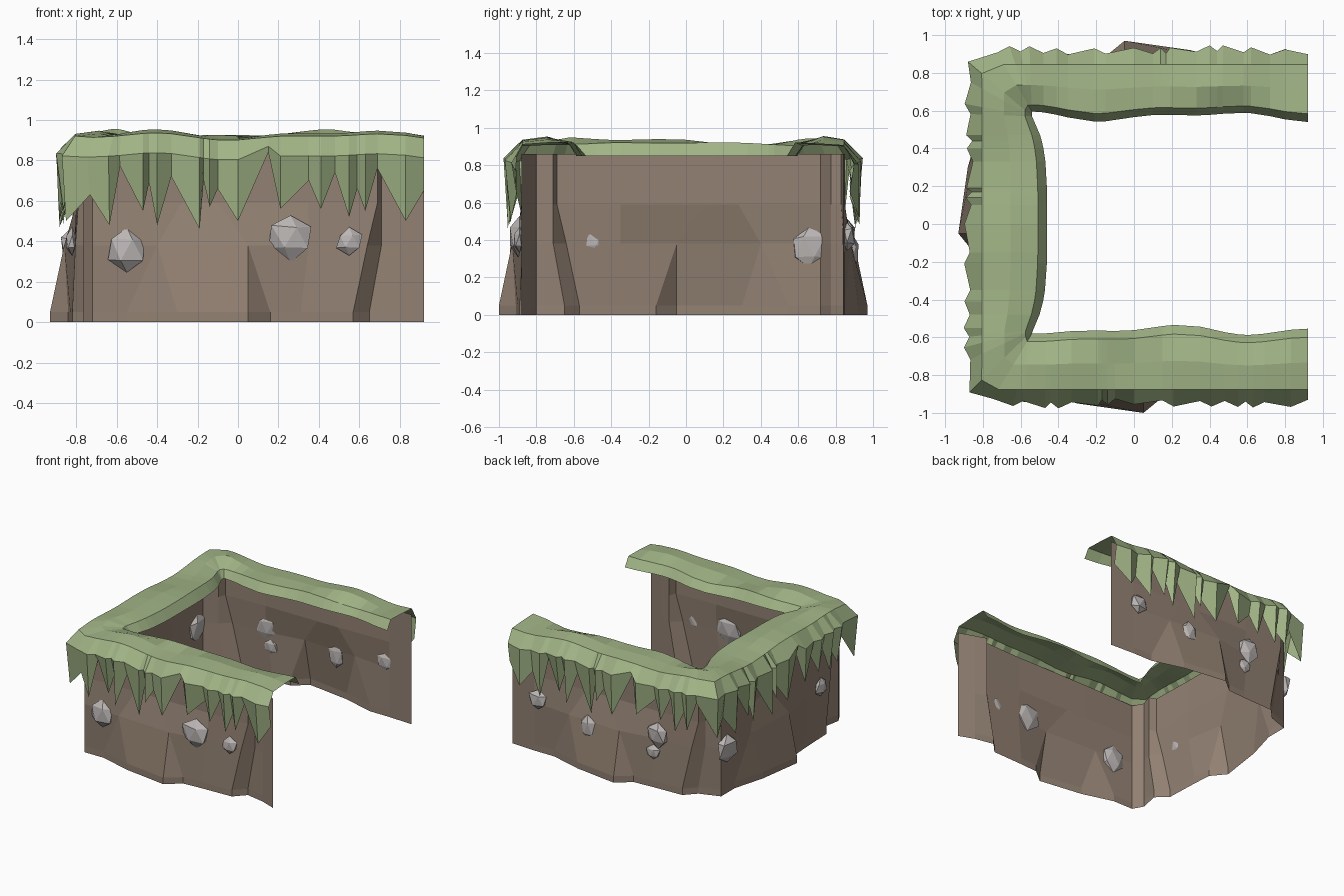
import bpy, bmesh, random
from math import sin
from mathutils import Vector

if "Cube" in bpy.data.objects:
    bpy.data.objects.remove(bpy.data.objects["Cube"])

random.seed(4)

def material(name, col):
    m = bpy.data.materials.new(name)
    m.diffuse_color = (*col, 1)
    m.use_nodes = True
    m.node_tree.nodes["Principled BSDF"].inputs["Base Color"].default_value = m.diffuse_color
    return m

GREEN = material("grass", (0.36, 0.46, 0.24))
BROWN = material("earth", (0.29, 0.22, 0.17))
GREY = material("stone", (0.50, 0.47, 0.46))

def finish(bm, name, mat):
    bmesh.ops.remove_doubles(bm, verts=bm.verts, dist=0.002)
    me = bpy.data.meshes.new(name)
    bm.to_mesh(me)
    bm.free()
    me.materials.append(mat)
    ob = bpy.data.objects.new(name, me)
    bpy.context.collection.objects.link(ob)

# Three sides share one layout: s runs along the side, d points outwards
SIDES = ("front", "left", "back")
LIMITS = {"front": (-0.73, 0.93), "left": (-0.81, 0.84), "back": (-0.93, 0.73)}

def place(side, s, d):
    if side == "front":
        return Vector((s, -0.88 - d, 0))
    if side == "left":
        return Vector((-0.81 - d, -s, 0))
    return Vector((-s, 0.85 + d, 0))

def loft(stations, name, mat):
    bm = bmesh.new()
    grid = [[bm.verts.new(p) for p in col] for col in stations]
    for a, b in zip(grid, grid[1:]):
        for i in range(len(a) - 1):
            bm.faces.new((a[i], a[i + 1], b[i + 1], b[i]))
    finish(bm, name, mat)

# Earth wall: columns of (s, d) at foot, at buttress top and at wall top,
# with a V groove near s = 0.68 and a flared buttress in the middle
WALL = [((.92, 0), (.92, 0), (.92, 0)),
        ((.80, -.045), (.80, -.045), (.80, -.045)),
        ((.65, -.075), (.71, -.075), (.71, -.075)),
        ((.57, .01), (.64, -.005), (.69, -.02)),
        ((.31, .02), (.35, .0), (.35, -.01)),
        ((.16, .03), (.05, .05), (-.10, -.01)),
        ((.05, .12), (.05, .05), (-.10, -.01)),
        ((-.30, .07), (-.40, .03), (-.28, -.01)),
        ((-.55, .0), (-.40, .03), (-.28, -.01)),
        ((-.72, .0), (-.72, .0), (-.72, .0)),
        ((-.92, -.01), (-.92, -.01), (-.92, -.01))]
cols = []
for side in SIDES:
    lo, hi = LIMITS[side]
    for foot, mid, top in WALL:
        if lo <= foot[0] <= hi:
            cols.append([place(side, *f) + Vector((0, 0, z)) for f, z in
                         ((foot, 0), (foot, .05), (mid, .38), (top, .59), (top, .86))])
loft(cols, "earth_wall", BROWN)

# Grass cap: shell with a hanging fringe, (s, z) of its lower edge
FRINGE = [(.92, .65), (.83, .50), (.69, .76), (.63, .55), (.59, .66), (.55, .52),
          (.48, .74), (.41, .56), (.35, .70), (.21, .56), (.15, .84), (0, .50),
          (-.10, .66), (-.14, .57), (-.17, .70), (-.19, .46), (-.33, .72), (-.40, .48),
          (-.44, .69), (-.47, .55), (-.58, .77), (-.62, .48), (-.72, .63),
          (-.80, .52), (-.92, .66)]

def wave(p, k):
    return sin(6 * p.x + 4.3 * p.y + k) * 0.6 + sin(11 * p.x - 9 * p.y + 2 * k) * 0.4

UP = Vector((0, 0, 1))
cols = []
for side in SIDES:
    lo, hi = LIMITS[side]
    for s, z in FRINGE:
        if not lo <= s <= hi:
            continue
        base = place(side, s, 0)
        inner = Vector((max(base.x, -0.54), min(max(base.y, -0.56), 0.57), 0))
        out = (base - inner).normalized()
        # the inner edge bulges towards the middle of the left side
        if side == "left":
            edge = inner + Vector((0.08 * max(0, 1 - (inner.y / 0.57) ** 4), 0, 0))
        else:
            edge = inner + Vector((0, 0.03 * wave(inner, 3), 0))
        tip = z < 0.6
        ripple = 0.02 * wave(base, 2)
        hang = random.uniform(0.05, 0.08) if tip else 0.025
        cols.append([
            edge + UP * 0.85,
            edge + (base - edge) * 0.14 + UP * (0.915 + 0.012 * wave(inner, 5)),
            edge + (base - edge) * 0.55 + UP * (0.93 + 1.3 * ripple),
            base - out * 0.005 + UP * (0.918 + ripple),
            base + out * ((0.085 if tip else 0.055) + 0.6 * ripple) + UP * max(0.82 + ripple, z + 0.03),
            base + out * hang + UP * z])
loft(cols, "grass_cap", GREEN)

# Stones half sunk in the wall: side, s, z, radius, height stretch
STONES = [("front", -.55, .36, .105, 1.1), ("front", .26, .42, .12, 1), ("front", .55, .40, .07, 1),
          ("left", -.66, .36, .11, 1.1), ("left", .50, .40, .068, 1),
          ("back", -.68, .42, .085, 1), ("back", -.23, .33, .07, 1.5),
          ("back", .36, .42, .095, 1.1), ("back", .32, .27, .06, 1)]
for n, (side, s, z, r, tall) in enumerate(STONES):
    bm = bmesh.new()
    bmesh.ops.create_icosphere(bm, subdivisions=1, radius=1)
    d = 0.04 if (side, s) == ("back", -.23) else 0.01
    for v in bm.verts:
        c = v.co * random.uniform(0.85, 1.1)
        # flattened on the buried side
        c.y *= 0.55 if c.y > 0 else 0.3
        v.co = place(side, s + c.x * r, d + c.y * r) + UP * (z + c.z * r * tall)
    bmesh.ops.recalc_face_normals(bm, faces=bm.faces)
    finish(bm, f"stone_{n + 1}", GREY)
